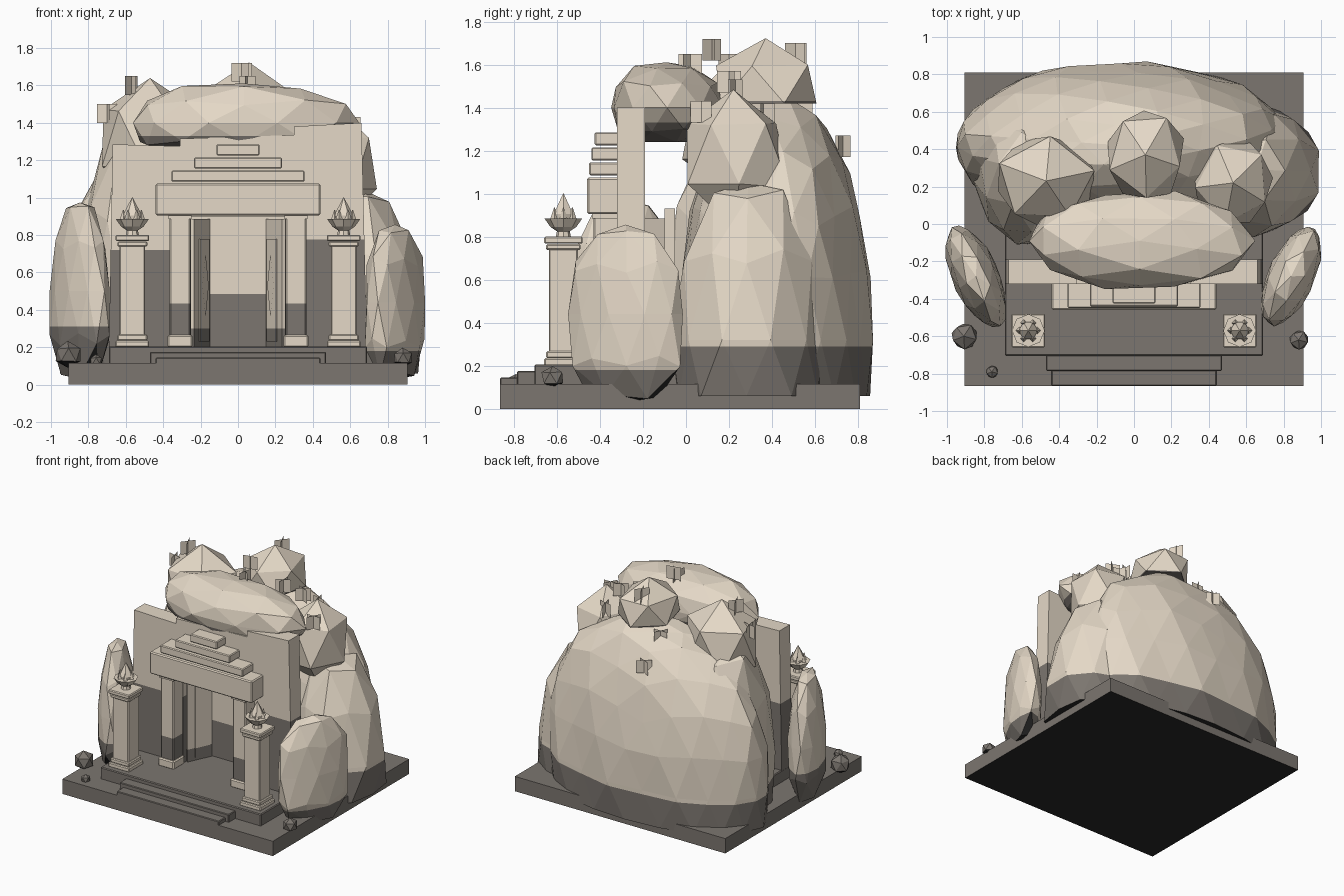
import bpy, bmesh, math, random
from mathutils import Vector, Matrix

cube = bpy.data.objects.get("Cube")
if cube:
    bpy.data.objects.remove(cube)


def material(name, rgb):
    m = bpy.data.materials.new(name)
    m.use_nodes = True
    col = (*rgb, 1)
    m.diffuse_color = col
    node = m.node_tree.nodes["Principled BSDF"]
    node.inputs["Base Color"].default_value = col
    node.inputs["Roughness"].default_value = 0.9
    return m


LIGHT = material("pale stone", (0.78, 0.69, 0.57))
DARK = material("dark stone", (0.20, 0.18, 0.16))
BLACK = material("black underside", (0.02, 0.02, 0.02))


def finish(bm, name, dark=None, dark_right=None):
    """Paint faces below the dark height, blacken undersides, link the object."""
    bmesh.ops.recalc_face_normals(bm, faces=bm.faces[:])
    if dark is not None:
        right = dark if dark_right is None else dark_right
        for h in {dark, right}:
            bmesh.ops.bisect_plane(bm, geom=bm.verts[:] + bm.edges[:] + bm.faces[:],
                                   plane_co=(0, 0, h), plane_no=(0, 0, 1))
        bm.normal_update()
        for f in bm.faces:
            c = f.calc_center_median()
            f.material_index = int(c.z < (dark if c.x < 0 else right))
            if c.z < .12 and f.normal.z < -.5:
                f.material_index = 2
    me = bpy.data.meshes.new(name)
    bm.to_mesh(me)
    bm.free()
    for m in (LIGHT, DARK, BLACK):
        me.materials.append(m)
    ob = bpy.data.objects.new(name, me)
    bpy.context.collection.objects.link(ob)
    return ob


def box(name, x, y, z, dark=None, bevel=0.0):
    bm = bmesh.new()
    bmesh.ops.create_cube(bm, size=1)
    for v in bm.verts:
        v.co = [a + (b - a) * (c + 0.5) for (a, b), c in zip((x, y, z), v.co)]
    if bevel:
        bmesh.ops.bevel(bm, geom=bm.edges[:], offset=bevel, segments=1, affect='EDGES')
    return finish(bm, name, dark)


def rock(name, centre, radii, seed, detail=3, power=2.0, jitter=0.05,
         turn=0, taper=0, floor=0, dark=None):
    """Faceted boulder: squared-off sphere with seeded bumps."""
    rnd = random.Random(seed)
    bm = bmesh.new()
    bmesh.ops.create_icosphere(bm, subdivisions=detail, radius=1)
    bmesh.ops.rotate(bm, verts=bm.verts, matrix=Matrix.Rotation(seed, 3, 'Z'))
    rot = Matrix.Rotation(math.radians(turn), 3, 'Z')
    for v in bm.verts:
        r = math.hypot(v.co.x, v.co.y)
        k = (r ** power + abs(v.co.z) ** power) ** (-1 / power)
        p = v.co * k * (1 + rnd.uniform(-jitter, jitter))
        side = 1 - taper * p.z
        p = Vector((p.x * radii[0] * side, p.y * radii[1] * side, p.z * radii[2]))
        v.co = rot @ p + Vector(centre)
        v.co.z = max(v.co.z, floor)
    return finish(bm, name, dark)


def lathe(name, centre, profile, sides):
    bm = bmesh.new()
    rings = []
    for r, z in profile:
        rings.append([bm.verts.new((centre[0] + r * math.cos(math.tau * i / sides),
                                    centre[1] + r * math.sin(math.tau * i / sides), z))
                      for i in range(sides)])
    for a, b in zip(rings, rings[1:]):
        for i in range(sides):
            j = (i + 1) % sides
            bm.faces.new((a[i], a[j], b[j], b[i]))
    bm.faces.new(rings[0])
    bm.faces.new(rings[-1])
    return finish(bm, name)


# Ground slab, platform and steps
box("ground_slab", (-.905, .905), (-.865, .81), (0, .115), dark=1)
box("platform", (-.69, .69), (-.705, 0), (.1, .205), dark=1, bevel=.006)
box("upper_step", (-.47, .47), (-.785, -.69), (.1, .175), dark=1, bevel=.005)
box("lower_step", (-.44, .44), (-.865, -.78), (.1, .145), dark=1, bevel=.005)

# Facade wall with a stepped top and a doorway
outline = [(-.69, .2), (-.67, 1.285), (-.31, 1.275), (-.31, 1.315), (.30, 1.335), (.30, 1.38),
           (.66, 1.4), (.69, .2), (.25, .2), (.25, .9), (-.25, .9), (-.25, .2)]
bm = bmesh.new()
face = bm.faces.new([bm.verts.new((x, -.32, z)) for x, z in outline])
new = bmesh.ops.extrude_face_region(bm, geom=[face])["geom"]
bmesh.ops.translate(bm, vec=(0, .13, 0), verts=[g for g in new if isinstance(g, bmesh.types.BMVert)])
bmesh.ops.triangulate(bm, faces=[f for f in bm.faces if len(f.verts) > 4])
finish(bm, "facade_wall", .72, .775)
box("chamber_back", (-.3, .3), (-.1, -.05), (.2, .93), dark=.485)

# Lintel and stepped pediment
box("lintel", (-.44, .44), (-.46, -.31), (.905, 1.075), bevel=.008)
for i, (w, y) in enumerate([(.355, -.45), (.235, -.44), (.115, -.425)]):
    z = 1.085 + .07 * i
    box("pediment_tier", (-w, w), (y, -.31), (z, z + .06), bevel=.006)

for s, side in ((-1, "right"), (1, "left")):
    def span(c, h):
        return (s * c - h, s * c + h)

    # Door pillars
    box(side + "_pillar", span(.31, .055), (-.43, -.31), (.2, .91), dark=.435, bevel=.006)
    box(side + "_pillar_base", span(.31, .068), (-.445, -.31), (.2, .265), bevel=.008)
    box(side + "_pillar_cap", span(.31, .062), (-.438, -.31), (.885, .91))

    # Open door leaf with a diamond ornament
    door = box(side + "_door", (0, .2), (-.012, .012), (.2, .885), dark=.3)
    panel = box(side + "_door_panel", (.06, .18), (-.018, .018), (.23, .78), dark=.3)
    bm = bmesh.new()
    for y in (-.023, .023):
        bm.faces.new([bm.verts.new(p) for p in
                      ((.12, y, .36), (.16, y, .53), (.12, y, .7), (.08, y, .53))])
    diamond = finish(bm, side + "_door_diamond")
    for ob in (door, panel, diamond):
        ob.location = (s * .245, -.28, 0)
        ob.rotation_euler.z = math.radians(90 + s * 25)

    # Free-standing column with brazier
    cx, cy = .565, -.57
    for part, h, z0, z1 in (("plinth", .09, .2, .235), ("base", .08, .235, .268),
                            ("shaft", .068, .26, .745), ("neck", .08, .738, .765),
                            ("cap", .09, .768, .8)):
        box(side + "_column_" + part, span(cx, h), (cy - h, cy + h), (z0, z1), bevel=.006)
    at = (s * cx, cy)
    lathe(side + "_brazier", at, [(.035, .8), (.03, .825), (.06, .845), (.088, .885), (.06, .885)], 8)
    lathe(side + "_flame", at, [(.045, .87), (.052, .905), (.002, 1.0)], 6)
    for i in range(6):
        a = math.tau * i / 6
        lathe(side + "_small_flame", (at[0] + .048 * math.cos(a), at[1] + .048 * math.sin(a)),
              [(.022, .875), (.002, .935)], 4)

# Mountain body and its shoulders
rock("mountain", (-.06, .42, .32), (.9, .445, 1.13), 3, power=2.3, jitter=.025, floor=.06, dark=.29)
rock("left_shoulder", (.65, .29, .32), (.34, .35, .76), 5, detail=2, power=2.3, jitter=.05,
     taper=.15, floor=.06, dark=.29)
rock("right_shoulder", (-.58, .29, .45), (.28, .4, .9), 8, detail=2, power=2.6, jitter=.03,
     taper=.1, floor=.06, dark=.29)

# Rocks on top
rock("brow_rock", (.03, -.09, 1.4), (.61, .27, .215), 11, detail=2, power=2.2, jitter=.05,
     floor=1.24, dark=1.33)
rock("left_peak", (.53, .22, 1.18), (.24, .26, .32), 2, detail=1, jitter=.07, taper=.15)
rock("right_peak", (-.47, .23, 1.31), (.3, .27, .34), 4, detail=1, jitter=.07, taper=.1, dark=1.08)
rock("centre_peak", (.06, .37, 1.5), (.23, .27, .215), 6, detail=1, jitter=.06, taper=.1,
     floor=1.42, dark=1.43)

# Boulders flanking the facade
rock("right_boulder", (-.845, -.28, .5), (.125, .29, .49), 7, detail=2, power=2.8, jitter=.04,
     turn=24, taper=.15, floor=.03, dark=.31)
rock("left_boulder", (.84, -.28, .44), (.125, .29, .42), 9, detail=2, power=2.8, jitter=.04,
     turn=-24, taper=.08, floor=.03, dark=.18)

# Loose stones
for x, y, r in ((-.91, -.6, .075), (-.76, -.79, .035), (.88, -.62, .055)):
    rock("loose_stone", (x, y, .1 + r * .8), (r, r, r), 1, detail=1, jitter=.1, dark=1)

# Crossed grass tufts: x, y and bottom height
tufts = [(-.16, .54, 1.33), (.02, .51, 1.6), (.44, .36, 1.32), (.4, .23, 1.43), (.25, .2, 1.47),
         (.05, .02, 1.55), (.02, .12, 1.62), (.6, .07, 1.33), (-.57, .2, 1.55), (-.7, .22, 1.4),
         (-.15, .73, 1.17), (.87, .12, .11)]
for n, (x, y, z) in enumerate(tufts):
    bm = bmesh.new()
    for k in range(2):
        a = n * .9 + k * 1.1
        d = Vector((math.cos(a), math.sin(a), 0)) * .055
        base, up = Vector((x, y, z)), Vector((0, 0, .1))
        bm.faces.new([bm.verts.new(p) for p in (base - d, base + d, base + d + up, base - d + up)])
    finish(bm, "grass_tuft", dark=.25)
